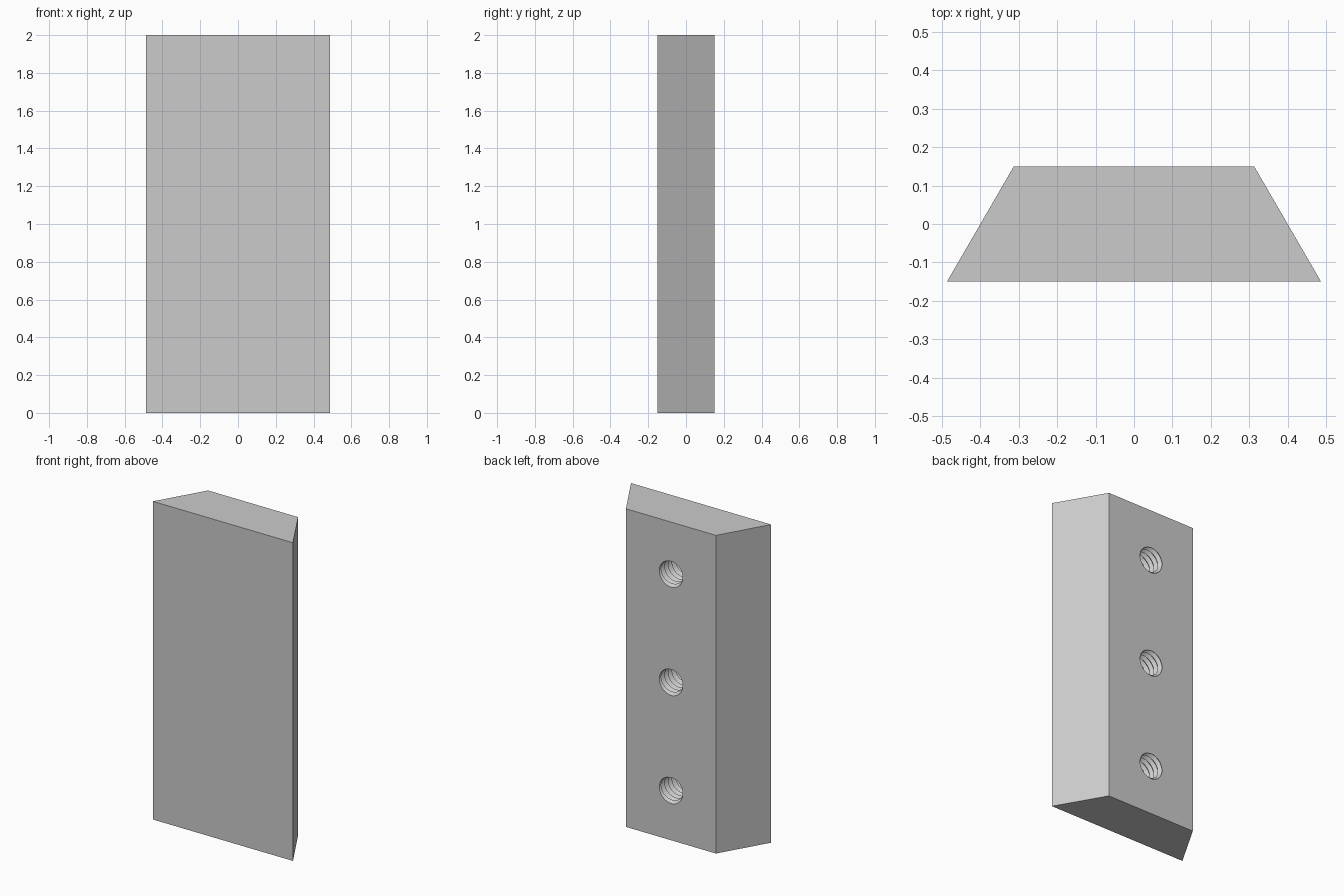
import bpy, bmesh, math

default = bpy.data.objects.get("Cube")
if default:
    bpy.data.objects.remove(default, do_unlink=True)

HEIGHT = 2.0
HALF_DEPTH = 0.15
FRONT_HALF, BACK_HALF = 0.487, 0.313
HOLE_HEIGHTS = (0.32, 1.0, 1.68)
MAJOR, MINOR, PITCH = 0.09, 0.073, 0.036
FLOOR = -0.11          # y of the flat end of each blind hole
SEGMENTS = 40

grey = bpy.data.materials.new("light grey metal")
grey.use_nodes = True
colour = (0.6, 0.6, 0.6, 1)
grey.diffuse_color = colour
grey.node_tree.nodes["Principled BSDF"].inputs["Base Color"].default_value = colour


def make_object(name, bm):
    bmesh.ops.recalc_face_normals(bm, faces=bm.faces)
    mesh = bpy.data.meshes.new(name)
    bm.to_mesh(mesh)
    bm.free()
    mesh.materials.append(grey)
    obj = bpy.data.objects.new(name, mesh)
    bpy.context.collection.objects.link(obj)
    return obj


def threaded_rod(z):
    """Helical V-thread along y, trimmed flat and closed at both ends."""
    bm = bmesh.new()
    half = PITCH / 2
    start = FLOOR - 2 * PITCH
    rows = int((HALF_DEPTH - start) / half) + 4
    ring = []
    # Each row climbs one pitch per turn; crest and root rows alternate
    for k in range(rows):
        radius = MAJOR if k % 2 else MINOR
        row = []
        for i in range(SEGMENTS + 1):
            turn = i / SEGMENTS
            a = turn * math.tau
            y = start + k * half + turn * PITCH
            row.append(bm.verts.new((radius * math.cos(a), y, z + radius * math.sin(a))))
        ring.append(row)
    for low, high in zip(ring, ring[1:]):
        for i in range(SEGMENTS):
            bm.faces.new((low[i], low[i + 1], high[i + 1], high[i]))
    bmesh.ops.remove_doubles(bm, verts=bm.verts, dist=1e-5)
    # Flat ends: the hole floor, and just outside the back face
    for y, direction in ((FLOOR, -1), (HALF_DEPTH + 0.007, 1)):
        geom = bm.verts[:] + bm.edges[:] + bm.faces[:]
        bmesh.ops.bisect_plane(bm, geom=geom, plane_co=(0, y, 0),
                               plane_no=(0, direction, 0), clear_outer=True)
    bmesh.ops.holes_fill(bm, edges=[e for e in bm.edges if e.is_boundary], sides=0)
    return make_object("thread_cutter", bm)


# Dovetail bar: trapezoid profile pulled upwards
bm = bmesh.new()
profile = [(-FRONT_HALF, -HALF_DEPTH), (FRONT_HALF, -HALF_DEPTH),
           (BACK_HALF, HALF_DEPTH), (-BACK_HALF, HALF_DEPTH)]
base = bm.faces.new([bm.verts.new((x, y, 0)) for x, y in profile])
top = bmesh.ops.extrude_face_region(bm, geom=[base], use_keep_orig=True)["geom"]
bmesh.ops.translate(bm, vec=(0, 0, HEIGHT),
                    verts=[g for g in top if isinstance(g, bmesh.types.BMVert)])
bar = make_object("dovetail_bar", bm)

# Three blind threaded holes in the back
bpy.context.view_layer.objects.active = bar
for z in HOLE_HEIGHTS:
    cutter = threaded_rod(z)
    cutter.hide_render = True
    cut = bar.modifiers.new("threaded_hole", 'BOOLEAN')
    cut.operation = 'DIFFERENCE'
    cut.solver = 'EXACT'
    cut.object = cutter
    bpy.ops.object.modifier_apply(modifier=cut.name)
    bpy.data.objects.remove(cutter, do_unlink=True)

# Smooth thread flanks, crisp block edges
bpy.ops.object.select_all(action='DESELECT')
bar.select_set(True)
bpy.ops.object.shade_smooth_by_angle(angle=math.radians(25))
